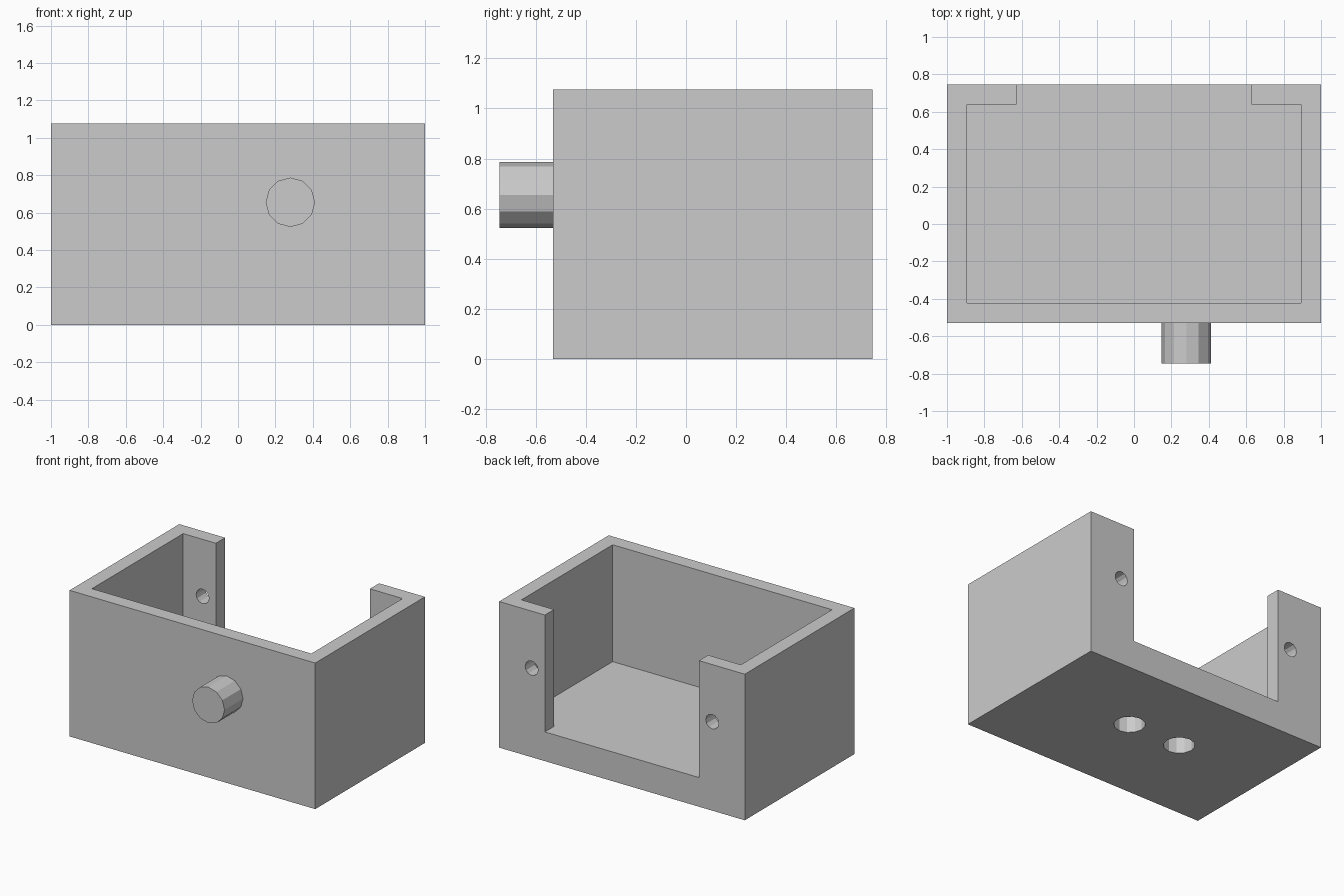
import bpy
from math import pi
from mathutils import Vector

cube = bpy.data.objects.get("Cube")
if cube:
    bpy.data.objects.remove(cube, do_unlink=True)

# Overall dimensions
WALL = 0.107
FLOOR = 0.215
HEIGHT = 1.075
FRONT, BACK = -0.53, 0.745
POST_X = 0.627          # inner edge of the back posts
AXIS_Z = 0.655          # height of the peg and the post holes

grey = bpy.data.materials.new("plain grey")
grey.use_nodes = True
COLOUR = (0.6, 0.6, 0.6, 1)
grey.diffuse_color = COLOUR
grey.node_tree.nodes["Principled BSDF"].inputs["Base Color"].default_value = COLOUR


def finish(name):
    obj = bpy.context.object
    obj.name = obj.data.name = name
    obj.data.materials.append(grey)
    return obj


def box(name, low, high):
    low, high = Vector(low), Vector(high)
    bpy.ops.mesh.primitive_cube_add(size=1, location=(low + high) / 2)
    bpy.context.object.scale = high - low
    bpy.ops.object.transform_apply(location=False, rotation=False, scale=True)
    return finish(name)


def cylinder(name, radius, depth, centre, along_y=False, sides=12):
    bpy.ops.mesh.primitive_cylinder_add(
        vertices=sides, radius=radius, depth=depth, location=centre,
        rotation=(pi / 2 if along_y else 0, 0, 0))
    return finish(name)


def cut(target, cutter):
    cutter.hide_render = True
    mod = target.modifiers.new("cut", "BOOLEAN")
    mod.operation = "DIFFERENCE"
    mod.solver = "EXACT"
    mod.object = cutter
    bpy.context.view_layer.objects.active = target
    bpy.ops.object.modifier_apply(modifier=mod.name)
    bpy.data.objects.remove(cutter, do_unlink=True)


# Open-topped housing with a wide gap in the back wall
housing = box("housing", (-1, FRONT, 0), (1, BACK, HEIGHT))
cut(housing, box("cavity", (-1 + WALL, FRONT + WALL, FLOOR),
                 (1 - WALL, BACK - WALL, HEIGHT + 0.2)))
cut(housing, box("back_gap", (-POST_X, 0, FLOOR), (POST_X, BACK + 0.2, HEIGHT + 0.2)))

# Screw holes through both back posts
for side in (-1, 1):
    cut(housing, cylinder("post_hole", 0.053, 0.3,
                          (side * 0.735, BACK - WALL / 2, AXIS_Z), along_y=True))

# Two blind holes in the underside
for x in (-0.258, 0.173):
    cut(housing, cylinder("base_hole", 0.106, 0.32, (x, 0.16, 0)))

# Peg on the front wall
cylinder("front_peg", 0.132, 0.215, (0.28, FRONT - 0.1075, AXIS_Z), along_y=True)
